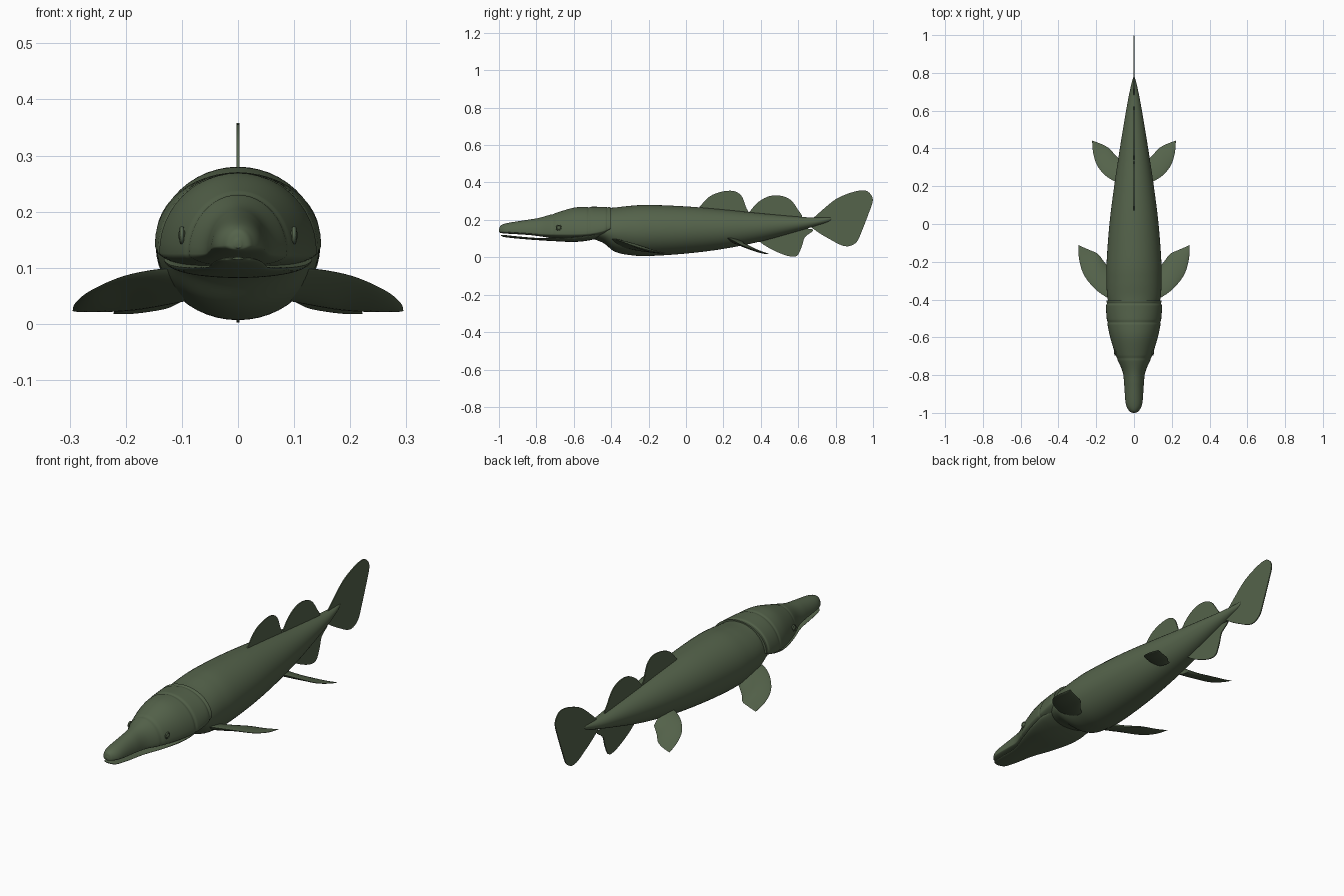
import bpy, bmesh, math
from mathutils import Vector

cube = bpy.data.objects.get("Cube")
if cube:
    bpy.data.objects.remove(cube, do_unlink=True)

green = bpy.data.materials.new("olive green skin")
green.use_nodes = True
colour = (0.09, 0.125, 0.07, 1)
green.diffuse_color = colour
shader = green.node_tree.nodes["Principled BSDF"]
shader.inputs["Base Color"].default_value = colour
shader.inputs["Roughness"].default_value = 0.7


def finish(name, bm, sharp=40, mirrored=False):
    """Turn a bmesh into a smooth shaded object."""
    bmesh.ops.recalc_face_normals(bm, faces=bm.faces)
    mesh = bpy.data.meshes.new(name)
    bm.to_mesh(mesh)
    bm.free()
    mesh.materials.append(green)
    mesh.shade_smooth()
    mesh.set_sharp_from_angle(angle=math.radians(sharp))
    obj = bpy.data.objects.new(name, mesh)
    bpy.context.collection.objects.link(obj)
    if mirrored:
        obj.modifiers.new("Mirror", "MIRROR")
    return obj


def smooth_rows(rows, steps):
    """Pass a Catmull-Rom curve through rows of numbers."""
    rows = [Vector(r) for r in rows]
    out = []
    for i in range(len(rows) - 1):
        p1, p2 = rows[i], rows[i + 1]
        p0 = rows[i - 1] if i else p1 * 2 - p2
        p3 = rows[i + 2] if i + 2 < len(rows) else p2 * 2 - p1
        for k in range(steps):
            t = k / steps
            out.append((p1 * 2 + (p2 - p0) * t
                        + (p0 * 2 - p1 * 5 + p2 * 4 - p3) * t ** 2
                        + (p1 * 3 - p0 - p2 * 3 + p3) * t ** 3) / 2)
    out.append(rows[-1])
    return out


def skin(bm, rings):
    """Bridge closed rings of points and cap both ends."""
    rings = [[bm.verts.new(p) for p in ring] for ring in rings]
    n = len(rings[0])
    for a, b in zip(rings, rings[1:]):
        for i in range(n):
            j = (i + 1) % n
            bm.faces.new((a[i], a[j], b[j], b[i]))
    bm.faces.new(rings[0])
    bm.faces.new(rings[-1])


def loft(name, stations, steps=8, seams=(), sides=48):
    """Stations hold y, half width, widest z, top z, bottom z."""
    rings = []
    for y, w, mid, top, low in smooth_rows(stations, steps):
        groove = sum(math.exp(-((y - s) / 0.006) ** 2) for s in seams)
        k = 1 - 0.025 * groove
        ring = []
        for i in range(sides):
            a = math.tau * i / sides
            h = top - mid if math.sin(a) > 0 else mid - low
            ring.append((w * k * math.cos(a), y, mid + h * k * math.sin(a)))
        rings.append(ring)
    bm = bmesh.new()
    skin(bm, rings)
    return finish(name, bm)


def plate_fin(name, outline, thickness=0.005):
    """Thin upright fin from a y, z outline."""
    bm = bmesh.new()
    points = smooth_rows(outline, 5)
    front = [bm.verts.new((-thickness / 2, y, z)) for y, z in points]
    face = bm.faces.new(front)
    grown = bmesh.ops.extrude_face_region(bm, geom=[face])
    moved = [v for v in grown["geom"] if isinstance(v, bmesh.types.BMVert)]
    bmesh.ops.translate(bm, verts=moved, vec=(thickness, 0, 0))
    return finish(name, bm)


def paired_fin(name, leading, trailing, thickness):
    """Leaf shaped paddle with a lens section between two edges."""
    lead, trail = smooth_rows(leading, 6), smooth_rows(trailing, 6)
    rings = []
    for i, (a, b) in enumerate(zip(lead, trail)):
        t = i / (len(lead) - 1)
        thick = thickness * (1 - t) ** 0.7 + 0.0005
        normal = (b - a).cross(lead[-1] - lead[0])
        if normal.length < 0.0001:
            normal = Vector((0, 0, 1))
        normal = normal.normalized() * thick
        ring = []
        for k in range(20):
            ang = math.tau * k / 20
            s = math.sin(ang)
            ring.append(a.lerp(b, (1 - math.cos(ang)) / 2)
                        + normal * s * abs(s) ** 0.5)
        rings.append(ring)
    bm = bmesh.new()
    skin(bm, rings)
    return finish(name, bm, 60, True)


# Trunk, from inside the gill covers to the tail tip
loft("trunk", [
    (-.5, .11, .14, .25, .10), (-.44, .13, .14, .262, .075),
    (-.38, .142, .14, .266, .03), (-.3, .146, .14, .275, .012),
    (-.2, .145, .14, .28, .007), (0, .13, .145, .272, .02),
    (.2, .105, .15, .255, .045), (.4, .075, .16, .235, .085),
    (.6, .042, .178, .217, .14), (.7, .023, .19, .212, .17),
    (.76, .009, .203, .213, .19), (.782, .001, .209, .21, .206)])

# Head with plate seams across the skull and flat palate
loft("head", [
    (-1, .006, .142, .15, .135), (-.99, .025, .14, .17, .13),
    (-.95, .044, .137, .184, .126), (-.85, .052, .13, .2, .12),
    (-.78, .061, .125, .212, .112), (-.7, .095, .125, .236, .1),
    (-.6, .126, .125, .265, .095), (-.52, .142, .128, .27, .1),
    (-.45, .148, .14, .27, .112), (-.405, .146, .155, .27, .14)],
    steps=14, seams=(-.71, -.52, -.42))

# Lower jaw, parted from the snout by a narrow gape
loft("lower_jaw", [
    (-.99, .01, .117, .119, .115), (-.97, .034, .114, .119, .108),
    (-.9, .046, .108, .112, .1), (-.8, .056, .1, .104, .092),
    (-.7, .09, .1, .104, .086), (-.6, .12, .105, .11, .082),
    (-.52, .132, .115, .12, .09), (-.46, .12, .125, .13, .105)])

# Eyes with raised rims
bm = bmesh.new()
bmesh.ops.create_uvsphere(bm, u_segments=20, v_segments=12, radius=0.011)
bmesh.ops.scale(bm, verts=bm.verts, vec=(.6, 1, 1))
skin_ring = []
for i in range(24):
    a = math.tau * i / 24
    skin_ring.append([bm.verts.new((
        .004 * math.sin(b), (.013 + .003 * math.cos(b)) * math.cos(a),
        (.013 + .003 * math.cos(b)) * math.sin(a)))
        for b in (math.tau * k / 8 for k in range(8))])
for i, ring in enumerate(skin_ring):
    other = skin_ring[(i + 1) % len(skin_ring)]
    for k in range(8):
        j = (k + 1) % 8
        bm.faces.new((ring[k], ring[j], other[j], other[k]))
bmesh.ops.translate(bm, verts=bm.verts, vec=(.1, -.68, .158))
finish("eyes", bm, 60, True)

# Upright fins along the back, belly and tail
plate_fin("front_dorsal_fin", [
    (.06, .255), (.12, .32), (.18, .348), (.25, .355), (.295, .33),
    (.32, .27), (.33, .22), (.2, .22)])
plate_fin("rear_dorsal_fin", [
    (.33, .23), (.38, .29), (.44, .325), (.5, .33), (.555, .31),
    (.595, .26), (.615, .205), (.47, .2)])
plate_fin("anal_fin", [
    (.36, .11), (.42, .064), (.49, .027), (.555, .005), (.595, .01),
    (.62, .06), (.635, .107), (.675, .15), (.5, .15)])
plate_fin("tail_fin", [
    (.67, .2), (.72, .245), (.8, .31), (.88, .345), (.945, .358),
    (.98, .345), (.999, .305), (.975, .23), (.94, .14), (.915, .085),
    (.875, .06), (.83, .065), (.77, .096), (.715, .128), (.67, .16)])

# Paired paddles
paired_fin("pectoral_fins",
           [(.09, -.41, .1), (.15, -.385, .096), (.21, -.34, .083),
            (.265, -.27, .058), (.29, -.19, .037), (.295, -.11, .023)],
           [(.09, -.27, .042), (.15, -.21, .03), (.19, -.16, .024),
            (.23, -.14, .022), (.265, -.125, .022), (.295, -.11, .023)],
           0.016)
paired_fin("pelvic_fins",
           [(.06, .21, .108), (.11, .23, .1), (.155, .26, .085),
            (.195, .31, .06), (.216, .375, .038), (.222, .442, .018)],
           [(.06, .33, .06), (.1, .365, .04), (.125, .395, .028),
            (.155, .415, .022), (.19, .43, .018), (.222, .442, .018)],
           0.013)
